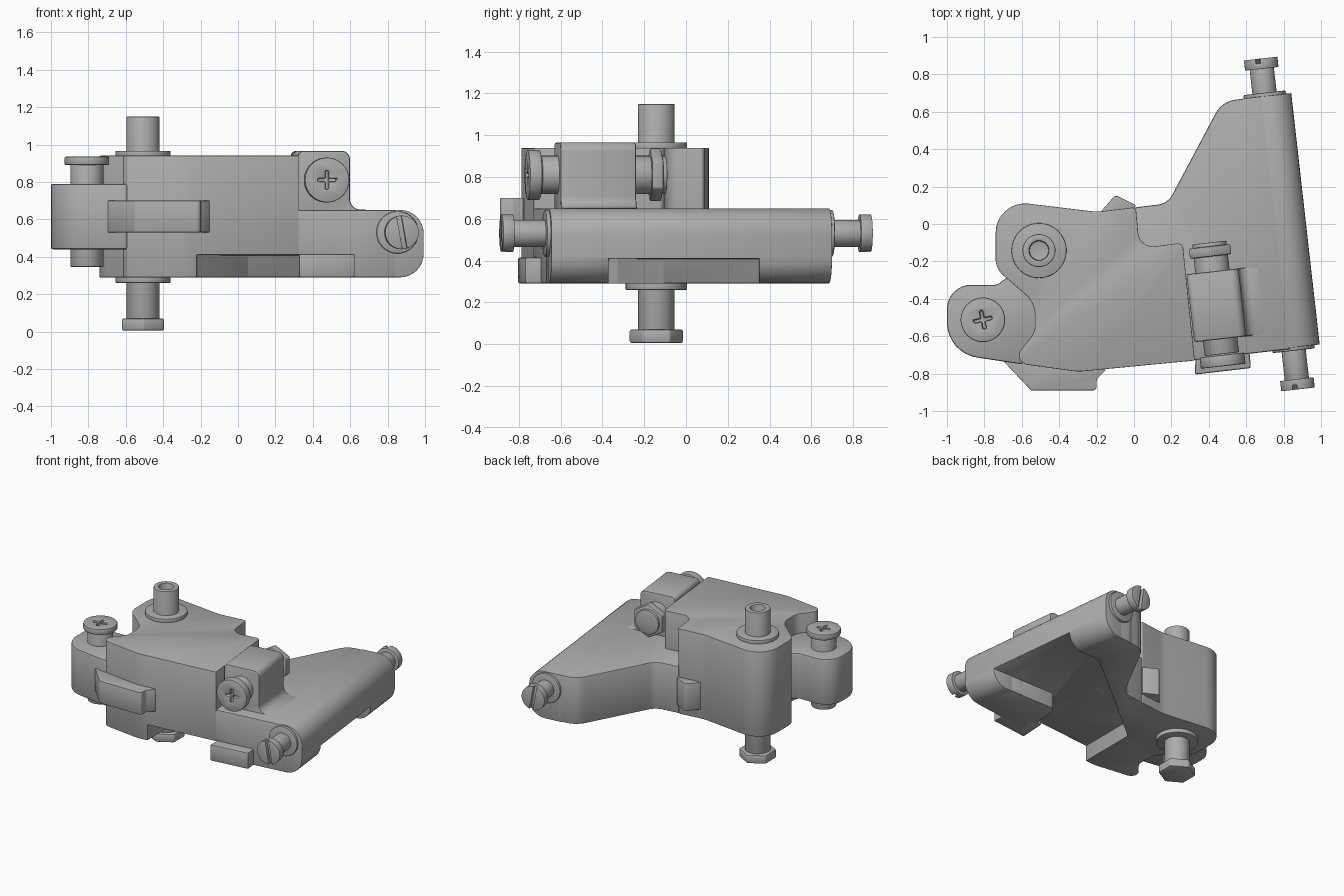
import bpy, bmesh, math
from mathutils import Matrix, Vector

cube = bpy.data.objects.get("Cube")
if cube:
    bpy.data.objects.remove(cube)

grey = bpy.data.materials.new("machined_grey")
grey.use_nodes = True
tone = (0.42, 0.42, 0.42, 1)
grey.diffuse_color = tone
grey.node_tree.nodes["Principled BSDF"].inputs["Base Color"].default_value = tone

TILT = math.radians(6.45)


def tilted(x):
    """Frame whose y axis follows the slanted edge of the wing."""
    return Matrix.Translation((x, 0, 0)) @ Matrix.Rotation(TILT, 4, "Z")


def rounded(points, steps=8):
    """Fillet the corners of an outline; each point is x, y and optional radius."""
    out = []
    for i, p in enumerate(points):
        c = Vector(p[:2])
        if len(p) < 3:
            out.append(c)
            continue
        a, b = Vector(points[i - 1][:2]) - c, Vector(points[(i + 1) % len(points)][:2]) - c
        half = a.angle(b) / 2
        reach = min(p[2] / math.tan(half), 0.48 * a.length, 0.48 * b.length)
        radius = reach * math.tan(half)
        a.normalize()
        b.normalize()
        centre = c + (a + b).normalized() * (radius / math.sin(half))
        start, end = c + a * reach - centre, c + b * reach - centre
        sweep = math.atan2(start.cross(end), start.dot(end))
        for k in range(steps + 1):
            out.append(centre + Matrix.Rotation(sweep * k / steps, 2) @ start)
    return out


def make(name, bm, matrix=None):
    bmesh.ops.recalc_face_normals(bm, faces=bm.faces)
    mesh = bpy.data.meshes.new(name)
    bm.to_mesh(mesh)
    bm.free()
    if matrix:
        mesh.transform(matrix)
    mesh.materials.append(grey)
    ob = bpy.data.objects.new(name, mesh)
    bpy.context.collection.objects.link(ob)
    return ob


def prism(name, points, lo, hi, along="z", matrix=None):
    bm = bmesh.new()
    place = (lambda p, h: (p.x, p.y, h)) if along == "z" else (lambda p, h: (p.x, h, p.y))
    face = bm.faces.new([bm.verts.new(place(p, lo)) for p in rounded(points)])
    new = bmesh.ops.extrude_face_region(bm, geom=[face])["geom"]
    shift = Vector((0, 0, hi - lo)) if along == "z" else Vector((0, hi - lo, 0))
    bmesh.ops.translate(bm, vec=shift, verts=[v for v in new if isinstance(v, bmesh.types.BMVert)])
    return make(name, bm, matrix)


def box(name, size, matrix):
    bm = bmesh.new()
    bmesh.ops.create_cube(bm, size=1, matrix=Matrix.Diagonal((*size, 1)))
    return make(name, bm, matrix)


def rod(name, r, a, b, sides=40):
    a, b = Vector(a), Vector(b)
    turn = (b - a).to_track_quat("Z", "Y").to_matrix().to_4x4()
    bm = bmesh.new()
    bmesh.ops.create_cone(bm, cap_ends=True, segments=sides, radius1=r, radius2=r, depth=(b - a).length)
    return make(name, bm, Matrix.Translation((a + b) / 2) @ turn)


def activate(ob):
    bpy.ops.object.select_all(action="DESELECT")
    ob.select_set(True)
    bpy.context.view_layer.objects.active = ob


def cut(ob, cutter):
    activate(ob)
    mod = ob.modifiers.new("cut", "BOOLEAN")
    mod.operation, mod.solver, mod.object = "DIFFERENCE", "EXACT", cutter
    bpy.ops.object.modifier_apply(modifier=mod.name)


def finish(ob, width=0.01):
    activate(ob)
    mod = ob.modifiers.new("edge", "BEVEL")
    mod.width, mod.segments, mod.limit_method, mod.angle_limit = width, 2, "ANGLE", math.radians(45)
    bpy.ops.object.modifier_apply(modifier=mod.name)
    bpy.ops.object.shade_smooth_by_angle(angle=math.radians(32))


def slotted(head, tip, axis, length, width, angles):
    """Engrave a slot or a cross in the outer face of a screw head."""
    turn = Vector(axis).to_track_quat("Z", "Y").to_matrix().to_4x4()
    for ang in angles:
        m = Matrix.Translation(tip) @ turn @ Matrix.Rotation(math.radians(ang), 4, "Z")
        tool = box("slot_cutter", (length, width, 0.05), m)
        cut(head, tool)
        bpy.data.objects.remove(tool)


# Tall housing
body = prism("housing", [
    (-.66, -.74, .05), (-.3, -.79, .3), (.325, -.73), (.26, -.1, .03), (.03, -.13, .08),
    (.01, .09, .02), (-.2, .065, .3), (-.74, .13, .24), (-.74, -.24, .12),
    (-.53, -.42, .15), (-.53, -.58, .1)], .29, .94)

# Low wing and its rounded outer edge
wing = prism("wing", [
    (-.1, -.5), (.28, -.732), (.65, -.69), (.84, -.668), (.69, .684),
    (.47, .655, .14), (.18, .11, .1), (0, .088), (-.1, -.2)], .29, .65)
roll = prism("wing_rounded_edge", [
    (-.12, .29), (.142, .29, .14), (.142, .65, .125), (-.12, .65)],
    -.664, .688, "y", tilted(.777))

# Hollow under the wing, open at the front and at the outer side
hollow = prism("hollow_cutter", [
    (-.22, -1), (.33, -1), (.4, -.37, .05), (1.2, -.37), (1.2, .35),
    (.62, .35, .05), (-.22, -.33, .03)], .2, .41)
for part in (body, wing, roll):
    cut(part, hollow)
bpy.data.objects.remove(hollow)
for part in (body, wing, roll):
    finish(part)

# Side ear and the locating tabs
finish(prism("ear", [
    (-.5, -.27), (-.66, -.27, .06), (-.73, -.325, .05), (-1, -.325, .19),
    (-1, -.69, .19), (-.6, -.75), (-.4, -.5)], .44, .79))
finish(prism("front_left_tab", [
    (-.72, -.71), (-.55, -.89, .02), (-.2, -.89, .02), (-.2, -.83, .03), (-.15, -.78), (-.3, -.7)], .53, .7), .004)
finish(prism("back_tab", [
    (-.18, .04), (-.17, .075), (-.1, .155, .02), (.01, .1), (-.02, .04)], .36, .57), .004)
finish(prism("front_right_tab", [
    (.335, -.6), (.325, -.805), (.625, -.77), (.61, -.6)], .29, .415))

# Clamp block, with a fillet down to the wing
clamp = tilted(.391)
finish(prism("clamp_block", [
    (-.14, .6), (-.14, .966, .03), (.14, .966, .045), (.14, .655, .07), (.25, .65), (.25, .6)],
    -.62, -.255, "y", clamp))
across = clamp.to_3x3() @ Vector((0, 1, 0))


def on_clamp(y):
    return clamp @ Vector((0, y, .81))


finish(rod("clamp_screw_shank", .092, on_clamp(-.7), on_clamp(-.1)), .003)
clamp_head = rod("clamp_screw_head", .12, on_clamp(-.765), on_clamp(-.705))
slotted(clamp_head, on_clamp(-.765), across, .1, .018, (0, 90))
finish(clamp_head, .006)
finish(rod("clamp_nut", .128, on_clamp(-.175), on_clamp(-.12), 6), .008)

# Main pivot pin with a hollow upper end
px, py = -.508, -.142
pin = rod("pivot_pin", .088, (px, py, .05), (px, py, 1.15))
bore = rod("bore_cutter", .052, (px, py, 1.09), (px, py, 1.2))
cut(pin, bore)
bpy.data.objects.remove(bore)
finish(pin, .006)
finish(rod("pivot_hex_head", .13, (px, py, .005), (px, py, .07), 6), .01)
for label, low, high in (("lower", .26, .3), ("upper", .93, .966)):
    finish(rod(label + "_pivot_washer", .147, (px, py, low), (px, py, high)), .004)

# Vertical screw through the ear
ex, ey = -.808, -.512
finish(rod("ear_screw_shank", .088, (ex, ey, .345), (ex, ey, .9)), .006)
ear_head = rod("ear_screw_head", .119, (ex, ey, .89), (ex, ey, .935))
slotted(ear_head, (ex, ey, .935), (0, 0, 1), .1, .018, (12, 102))
finish(ear_head, .008)

# Slotted screws at both ends of the wing
edge = tilted(.777)
for label, side in (("front", -1), ("back", 1)):
    def at(y):
        return edge @ Vector((0, side * y, .53))
    start = .664 if side < 0 else .688
    finish(rod(label + "_wing_collar", .113, at(start - .02), at(start + .018)), .006)
    finish(rod(label + "_wing_screw_shank", .065, at(.6), at(.85)), .003)
    head = rod(label + "_wing_screw_head", .09, at(.835), at(.89))
    slotted(head, at(.89), across, .3, .026, (80,))
    finish(head, .006)
